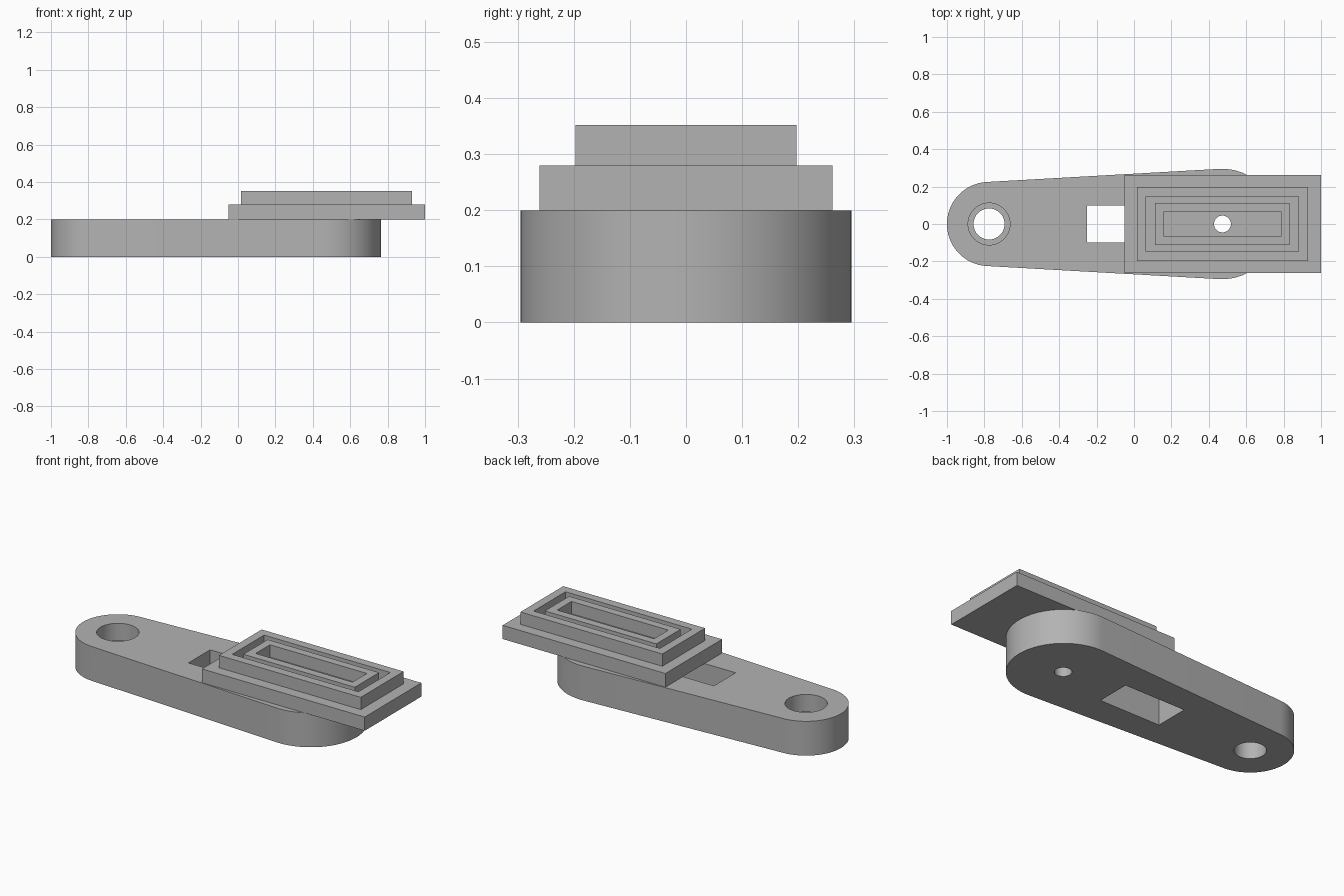
import bpy
import bmesh
from math import asin, cos, sin, pi, radians

default = bpy.data.objects.get("Cube")
if default:
    bpy.data.objects.remove(default, do_unlink=True)

grey = bpy.data.materials.new("plain grey")
grey.use_nodes = True
grey.diffuse_color = (0.45, 0.45, 0.45, 1)
grey.node_tree.nodes["Principled BSDF"].inputs["Base Color"].default_value = grey.diffuse_color


def arc(cx, radius, start, end, steps=48):
    """Points on an arc centred on the x axis."""
    angles = [start + (end - start) * i / steps for i in range(steps + 1)]
    return [(cx + radius * cos(a), radius * sin(a)) for a in angles]


def circle(cx, radius):
    return arc(cx, radius, 0, 2 * pi, 64)[:-1]


def rectangle(x0, x1, half_width):
    return [(x0, -half_width), (x1, -half_width), (x1, half_width), (x0, half_width)]


def prism(name, outline, z0, z1):
    """Extrude a flat outline from z0 up to z1."""
    bm = bmesh.new()
    base = bm.faces.new([bm.verts.new((x, y, z0)) for x, y in outline])
    raised = bmesh.ops.extrude_face_region(bm, geom=[base])["geom"]
    top = [v for v in raised if isinstance(v, bmesh.types.BMVert)]
    bmesh.ops.translate(bm, verts=top, vec=(0, 0, z1 - z0))
    bmesh.ops.recalc_face_normals(bm, faces=bm.faces)
    mesh = bpy.data.meshes.new(name)
    bm.to_mesh(mesh)
    bm.free()
    mesh.materials.append(grey)
    obj = bpy.data.objects.new(name, mesh)
    bpy.context.collection.objects.link(obj)
    return obj


def cut(obj, outline, z0, z1):
    """Remove a prism from the object."""
    cutter = prism("cutter", outline, z0, z1)
    cutter.hide_render = True
    mod = obj.modifiers.new("cut", "BOOLEAN")
    mod.operation = "DIFFERENCE"
    mod.solver = "EXACT"
    mod.object = cutter
    bpy.ops.object.select_all(action="DESELECT")
    bpy.context.view_layer.objects.active = obj
    obj.select_set(True)
    bpy.ops.object.modifier_apply(modifier=mod.name)
    bpy.data.objects.remove(cutter, do_unlink=True)


def smooth(obj):
    bpy.ops.object.select_all(action="DESELECT")
    bpy.context.view_layer.objects.active = obj
    obj.select_set(True)
    bpy.ops.object.shade_smooth_by_angle(angle=radians(30))


# Heights and round ends
ARM_TOP, PLATE_TOP, FRAME_TOP = 0.2, 0.28, 0.352
small_x, small_r = -0.775, 0.225
big_x, big_r = 0.47, 0.295
tangent = pi / 2 + asin((big_r - small_r) / (big_x - small_x))
pin_hole = circle(0.473, 0.045)

# Tapered arm with straight sides tangent to both round ends
outline = arc(big_x, big_r, -tangent, tangent) + arc(small_x, small_r, tangent, 2 * pi - tangent)
arm = prism("arm", outline, 0, ARM_TOP)
cut(arm, circle(small_x, 0.083), -0.1, 0.3)           # through bore
cut(arm, circle(small_x, 0.112), 0.1, 0.3)            # counterbore
cut(arm, rectangle(-0.25, 0.14, 0.1), -0.1, 0.3)      # slot, partly under the plate
cut(arm, pin_hole, -0.1, 0.3)
smooth(arm)

# Base plate overhanging the arm
plate = prism("plate", rectangle(-0.05, 1, 0.261), ARM_TOP, PLATE_TOP)
cut(plate, pin_hole, 0.1, 0.4)
smooth(plate)

# Two nested raised frames
frames = {
    "outer_frame": (rectangle(0.015, 0.93, 0.197), rectangle(0.065, 0.88, 0.147)),
    "inner_frame": (rectangle(0.113, 0.832, 0.112), rectangle(0.16, 0.785, 0.066)),
}
for name, (outer, inner) in frames.items():
    frame = prism(name, outer, PLATE_TOP, FRAME_TOP)
    cut(frame, inner, 0.2, 0.4)
